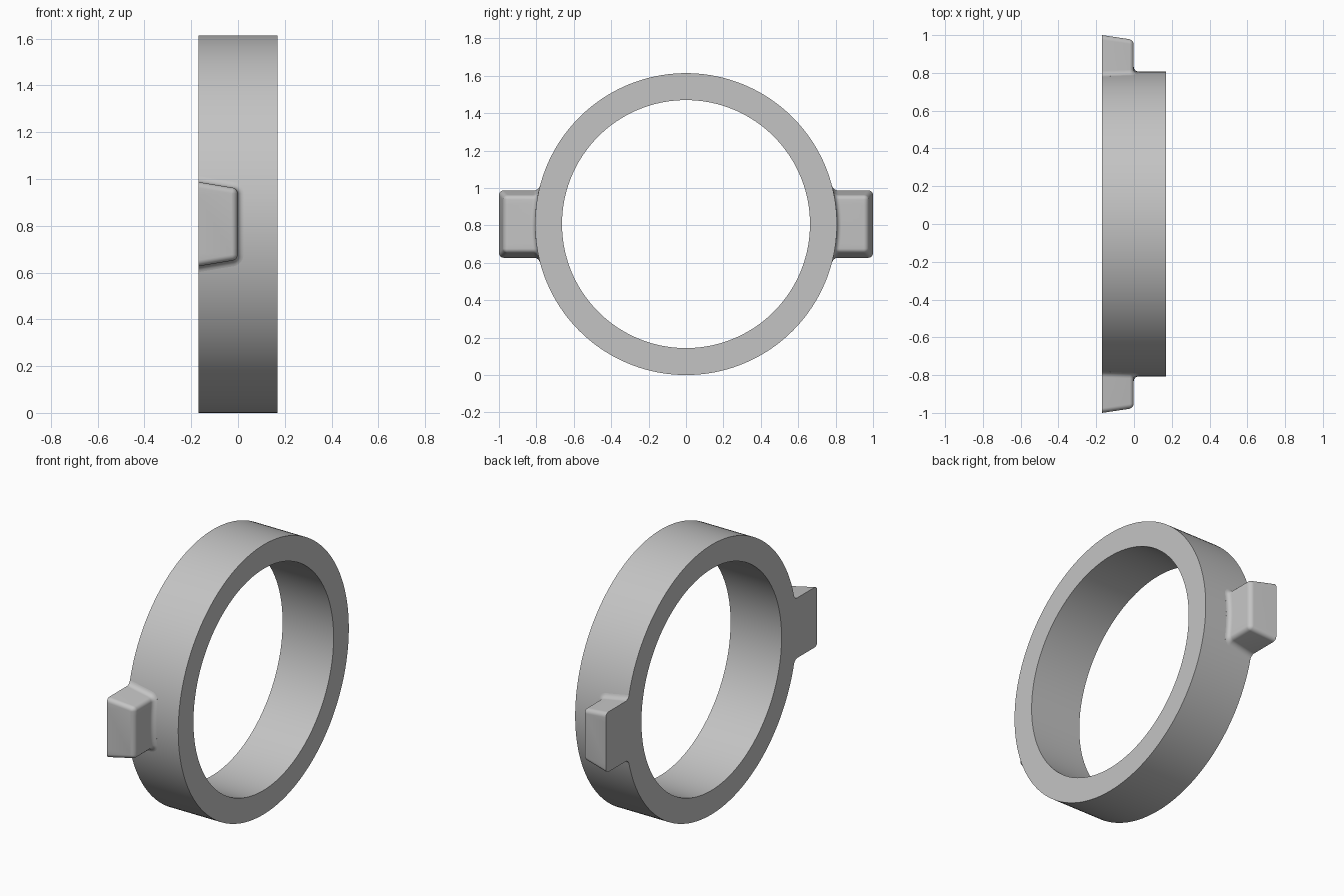
import bpy, bmesh
from math import sin, cos, pi, sqrt, atan

if "Cube" in bpy.data.objects:
    bpy.data.objects.remove(bpy.data.objects["Cube"])

OUTER, INNER, HALF = 0.807, 0.663, 0.169   # ring radii and half depth
FRONT, WIDE, SLOPE = -0.002, 0.18, 0.17    # lug front, back half width, draft
ROUND = 0.025                              # edge rounding and base fillet
TILT = atan(SLOPE)

grey = bpy.data.materials.new("plain grey")
grey.use_nodes = True
colour = (0.55, 0.55, 0.55, 1)
grey.diffuse_color = colour
grey.node_tree.nodes["Principled BSDF"].inputs["Base Color"].default_value = colour


def finish(name, bm):
    bmesh.ops.recalc_face_normals(bm, faces=bm.faces)
    mesh = bpy.data.meshes.new(name)
    bm.to_mesh(mesh)
    bm.free()
    mesh.materials.append(grey)
    obj = bpy.data.objects.new(name, mesh)
    bpy.context.collection.objects.link(obj)
    obj.location.z = OUTER
    bpy.ops.object.select_all(action="DESELECT")
    bpy.context.view_layer.objects.active = obj
    obj.select_set(True)
    bpy.ops.object.shade_smooth_by_angle(angle=pi / 6)
    return obj


def bridge(bm, a, b):
    for i in range(len(a)):
        j = (i + 1) % len(a)
        bm.faces.new((a[i], a[j], b[j], b[i]))


# Ring: rectangular section turned around the x axis
bm = bmesh.new()
steps = 160
loops = []
for x, r in ((-HALF, OUTER), (HALF, OUTER), (HALF, INNER), (-HALF, INNER)):
    loops.append([bm.verts.new((x, r * cos(2 * pi * i / steps), r * sin(2 * pi * i / steps)))
                  for i in range(steps)])
for k in range(4):
    bridge(bm, loops[k], loops[(k + 1) % 4])
finish("ring", bm)


def lug_section(grow):
    """Rounded trapezoid in x and z, offset outward by grow."""
    cx = FRONT - ROUND
    cz = WIDE - SLOPE * (cx + HALF) - ROUND / cos(TILT)
    rad = ROUND + grow + 0.0005
    back = WIDE + grow / cos(TILT)
    arc = [(cx + rad * cos(a), cz + rad * sin(a))
           for a in [(pi / 2 - TILT) * (1 - i / 6) for i in range(7)]]
    front = [(cx + rad, cz * (1 - i / 5)) for i in range(1, 6)]
    rear = [(-HALF, back * i / 5) for i in range(1, 6)]
    upper = rear + arc + front[:-1]
    lower = [(x, -z) for x, z in reversed(upper)]
    return upper + [front[-1]] + lower + [(-HALF, 0)]


# Lug: sections lofted from the filleted base to the rounded drafted end
bm = bmesh.new()
rows = []
quarter = [pi / 2 * i / 6 for i in range(7)]
profile = [("base", ROUND, -0.003)]
profile += [("base", ROUND * (1 - sin(t)), ROUND * (1 - cos(t))) for t in quarter]
profile += [("end", -ROUND * (1 - cos(t)), -ROUND * (1 - sin(t))) for t in quarter]
for kind, grow, rise in profile:
    row = []
    for x, z in lug_section(grow):
        y = sqrt(OUTER ** 2 - z * z) if kind == "base" else 1 - 0.15 * (x + HALF)
        row.append(bm.verts.new((x, y + rise, z)))
    rows.append(row)
for a, b in zip(rows, rows[1:]):
    bridge(bm, a, b)
bm.faces.new(rows[-1])
lug = finish("side_lugs", bm)

# Matching lug on the opposite side
mirror = lug.modifiers.new("mirror", "MIRROR")
mirror.use_axis = (False, True, False)
